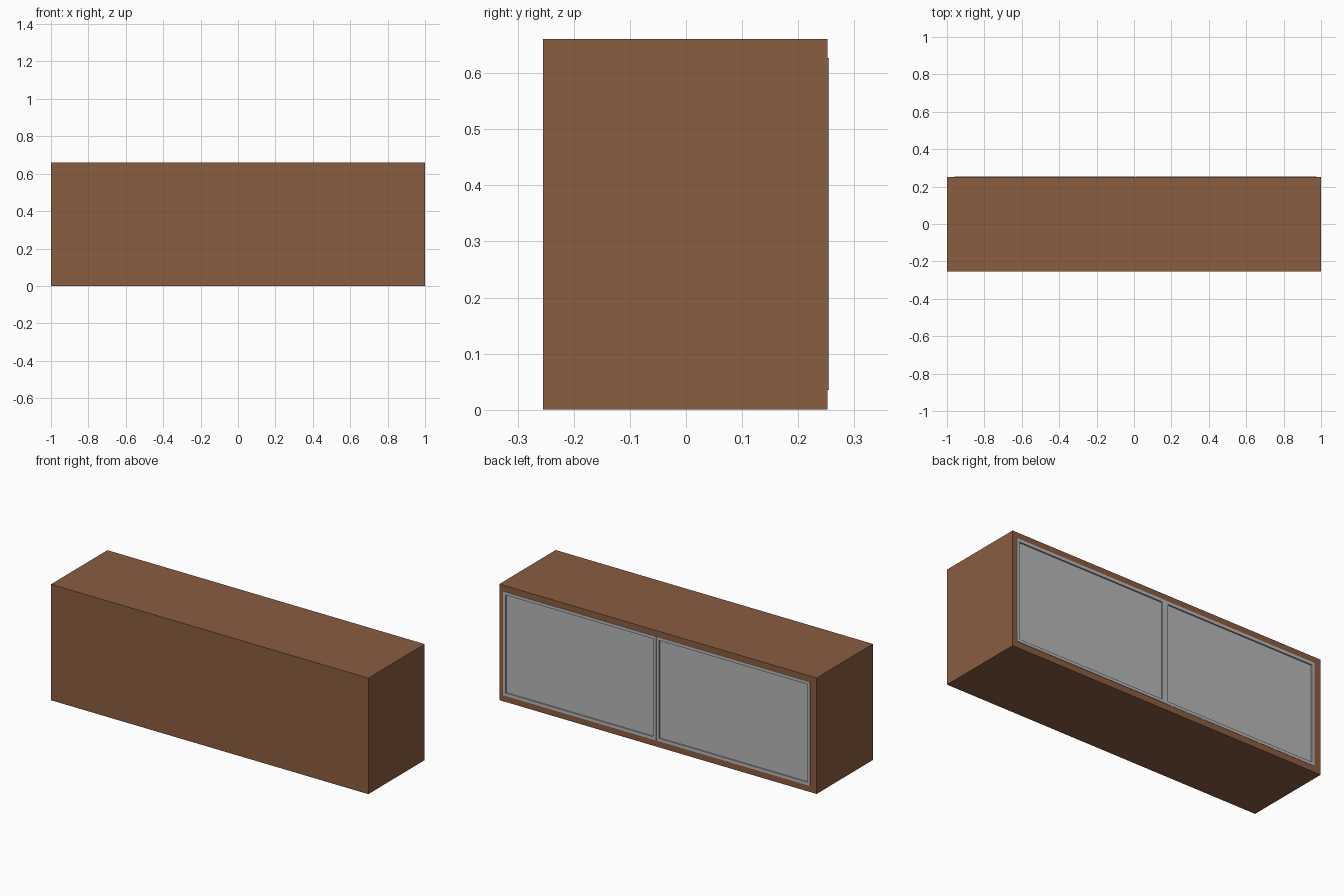
import bpy
import bmesh

if "Cube" in bpy.data.objects:
    bpy.data.objects.remove(bpy.data.objects["Cube"])


def make_material(name, color):
    m = bpy.data.materials.new(name)
    m.diffuse_color = (*color, 1)
    m.use_nodes = True
    m.node_tree.nodes["Principled BSDF"].inputs["Base Color"].default_value = m.diffuse_color
    return m


wood = make_material("brown wood", (0.254, 0.109, 0.053))
metal = make_material("light grey", (0.48, 0.48, 0.48))


def box(name, lo, hi, mat):
    """Box between two corners; returns the object."""
    bm = bmesh.new()
    bmesh.ops.create_cube(bm, size=1)
    for v in bm.verts:
        v.co = [(a + b) / 2 + c * (b - a) for a, b, c in zip(lo, hi, v.co)]
    me = bpy.data.meshes.new(name)
    bm.to_mesh(me)
    bm.free()
    me.materials.append(mat)
    ob = bpy.data.objects.new(name, me)
    bpy.context.collection.objects.link(ob)
    return ob


# Cabinet body
box("cabinet_body", (-1, -0.255, 0), (1, 0.2525, 0.661), wood)


# Door: slab with a framed, recessed panel on its rear face
def door(name, x0, x1, y_face, border=0.024, recess=0.008):
    ob = box(name, (x0, 0.235, 0.035), (x1, y_face, 0.627), metal)
    bm = bmesh.new()
    bm.from_mesh(ob.data)
    bm.normal_update()
    face = max(bm.faces, key=lambda f: f.normal.y)
    bmesh.ops.inset_region(bm, faces=[face], thickness=border)
    # push the inner panel straight in, leaving square recess walls
    res = bmesh.ops.extrude_discrete_faces(bm, faces=[face])
    for v in res["faces"][0].verts:
        v.co.y -= recess
    bmesh.ops.recalc_face_normals(bm, faces=bm.faces)
    bm.to_mesh(ob.data)
    bm.free()


# The two door faces sit just proud of the body, so the body is opened behind them
cutter = box("door_opening_cutter", (-0.96, 0.23, 0.035), (0.975, 0.3, 0.627), wood)
cutter.hide_render = True
cutter.hide_viewport = True
cut = bpy.data.objects["cabinet_body"].modifiers.new("door opening", "BOOLEAN")
cut.object = cutter
cut.solver = "EXACT"

door("left_door", 0.011, 0.975, 0.255)
door("right_door", -0.96, 0.009, 0.254)
